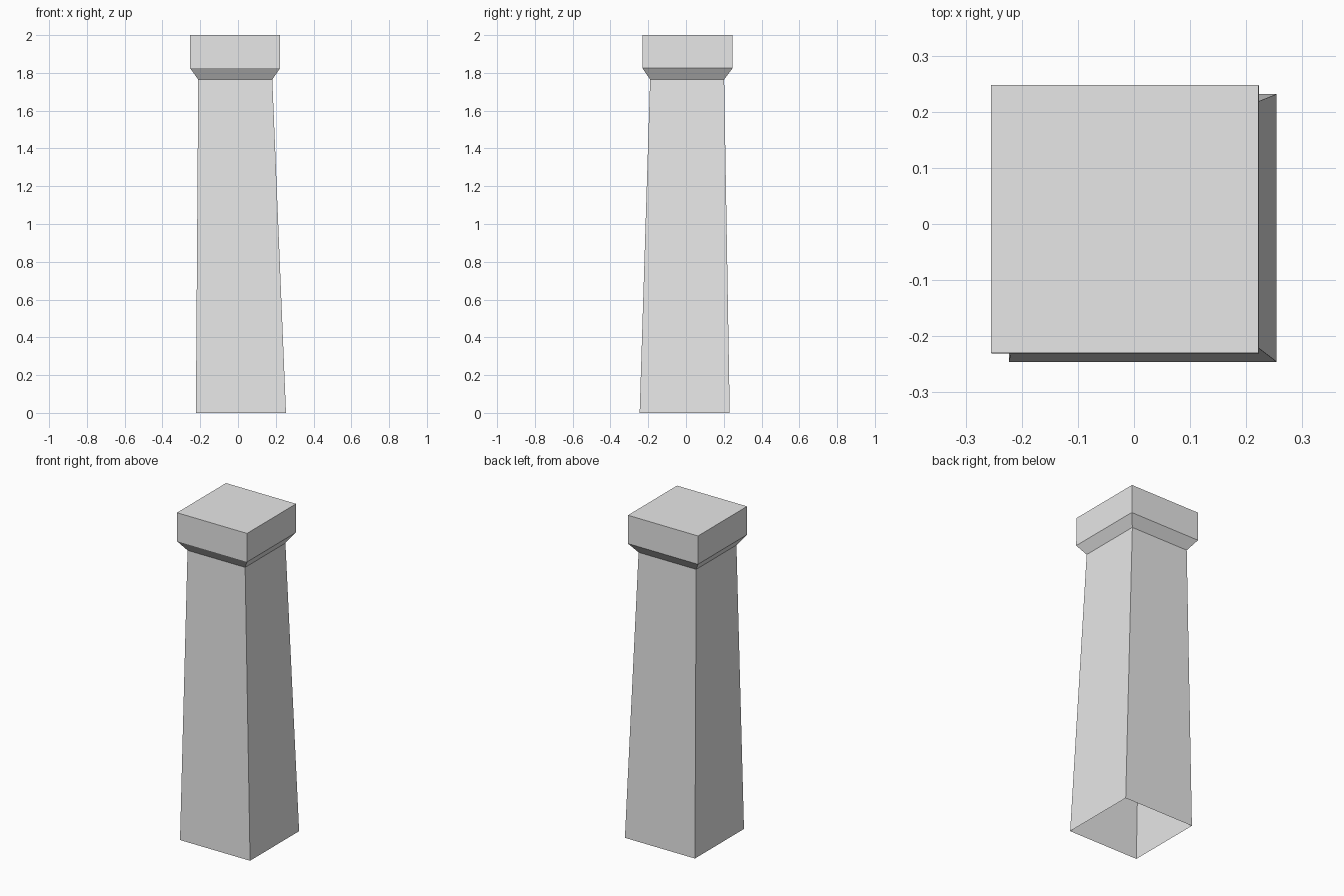
import bpy
import bmesh

if "Cube" in bpy.data.objects:
    bpy.data.objects.remove(bpy.data.objects["Cube"], do_unlink=True)

# Plain grey stone
stone = bpy.data.materials.new("grey stone")
stone.use_nodes = True
colour = (0.8, 0.8, 0.8, 1)
stone.diffuse_color = colour
stone.node_tree.nodes["Principled BSDF"].inputs["Base Color"].default_value = colour


def square_loft(name, sections, close_top=False):
    """Skin a stack of square sections: (centre x, centre y, half width, z)."""
    bm = bmesh.new()
    rings = []
    for cx, cy, h, z in sections:
        corners = ((-h, -h), (h, -h), (h, h), (-h, h))
        rings.append([bm.verts.new((cx + x, cy + y, z)) for x, y in corners])
    for low, high in zip(rings, rings[1:]):
        for i in range(4):
            j = (i + 1) % 4
            bm.faces.new((low[i], low[j], high[j], high[i]))
    if close_top:
        bm.faces.new(rings[-1])
    mesh = bpy.data.meshes.new(name)
    bm.to_mesh(mesh)
    bm.free()
    mesh.materials.append(stone)
    obj = bpy.data.objects.new(name, mesh)
    bpy.context.collection.objects.link(obj)
    return obj


# The pillar leans slightly, so the neck and cap sit off the base centre
base = (0.0155, -0.007, 0.2385, 0)
neck = (-0.0145, 0.006, 0.196, 1.765)
cap_bottom = (-0.0155, 0.008, 0.2385, 1.825)
cap_top = (-0.0165, 0.009, 0.2385, 2)

# Hollow tapered shaft, open underneath
square_loft("shaft", [base, neck])

# Flared collar and square cap block
square_loft("capital", [neck, cap_bottom, cap_top], close_top=True)
